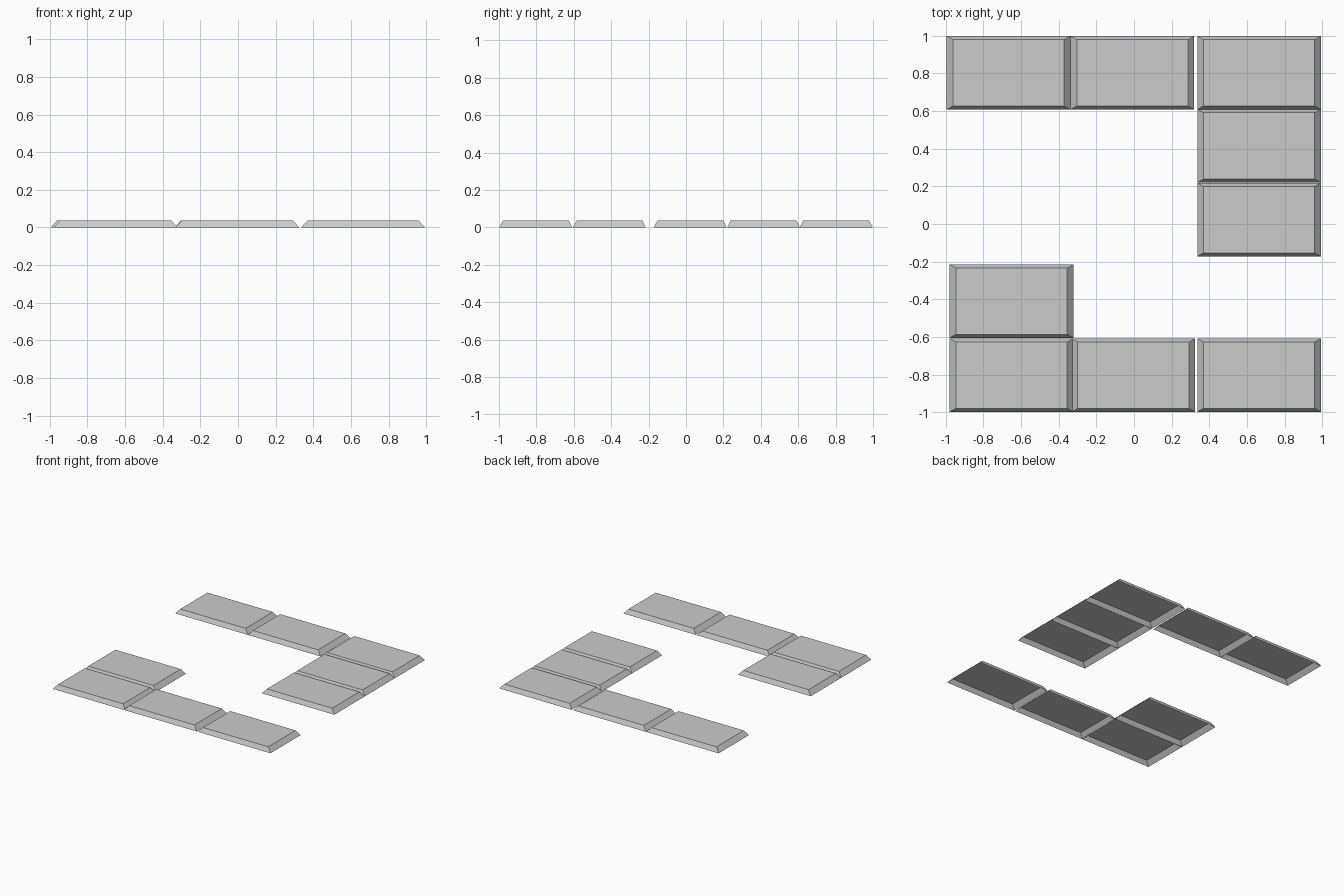
import bpy
import bmesh

if "Cube" in bpy.data.objects:
    bpy.data.objects.remove(bpy.data.objects["Cube"])

WIDTH, DEPTH, HEIGHT = 0.657, 0.39, 0.037
INSET_X, INSET_Y = 0.033, 0.019


def tile(name, left, front):
    """Bevelled tile: flat top, four sloping sides, open underneath."""
    bm = bmesh.new()

    def ring(ix, iy, z):
        x0, x1 = left + ix, left + WIDTH - ix
        y0, y1 = front + iy, front + DEPTH - iy
        return [bm.verts.new((x, y, z))
                for x, y in ((x0, y0), (x1, y0), (x1, y1), (x0, y1))]

    base = ring(0, 0, 0)
    top = ring(INSET_X, INSET_Y, HEIGHT)
    bm.faces.new(top)
    for i in range(4):
        j = (i + 1) % 4
        bm.faces.new((base[i], base[j], top[j], top[i]))
    mesh = bpy.data.meshes.new(name)
    bm.to_mesh(mesh)
    bm.free()
    obj = bpy.data.objects.new(name, mesh)
    bpy.context.collection.objects.link(obj)


# Back row
for i, x in enumerate((-0.995, -0.337, 0.336)):
    tile(f"back_tile_{i + 1}", x, 0.608)

# Right column
for i, y in enumerate((0.22, -0.172)):
    tile(f"right_tile_{i + 1}", 0.336, y)

# Left tile
tile("left_tile", -0.979, -0.605)

# Front row
for i, x in enumerate((-0.979, -0.332, 0.336)):
    tile(f"front_tile_{i + 1}", x, -0.998)
